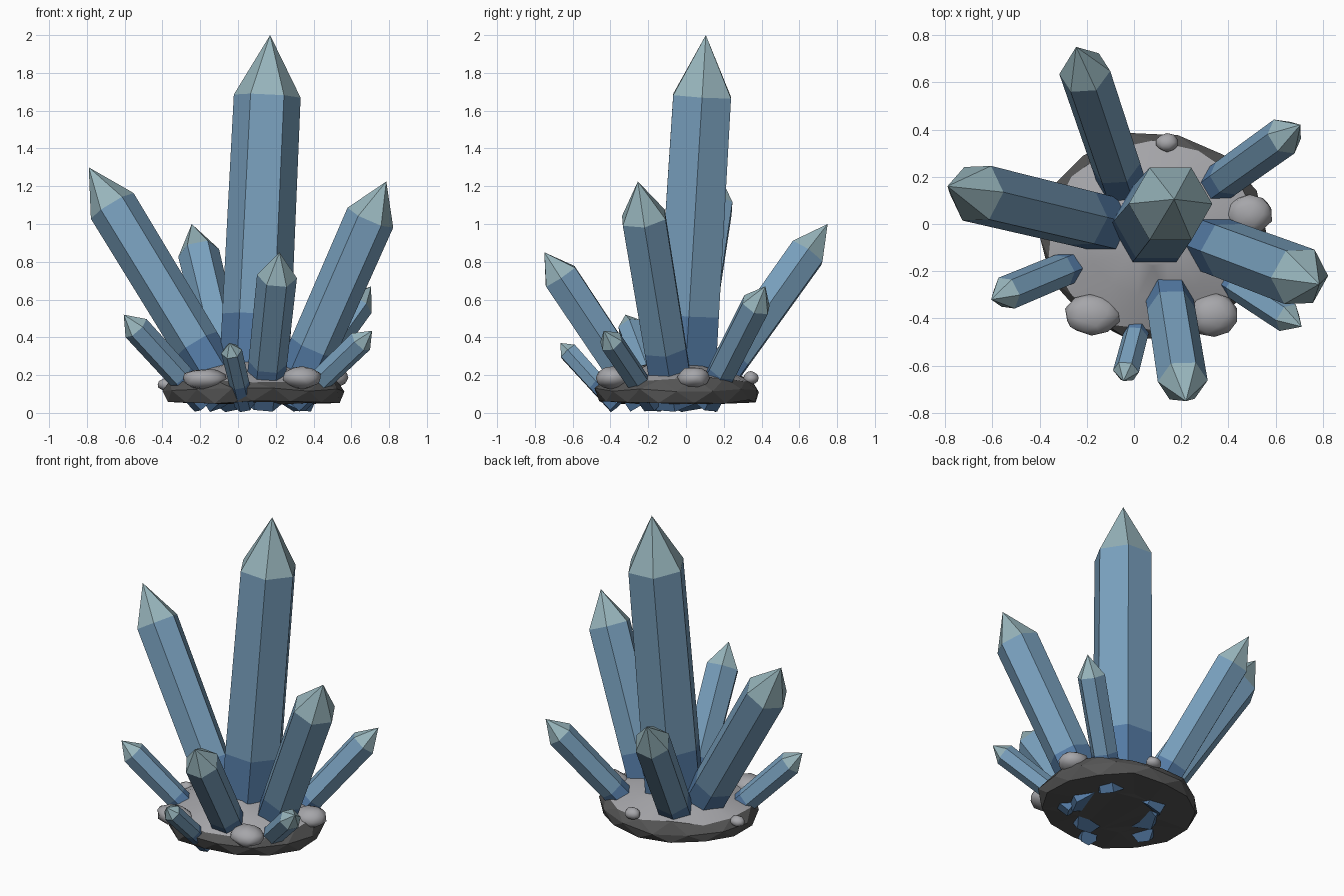
import bpy, bmesh, math, random
from mathutils import Vector

if "Cube" in bpy.data.objects:
    bpy.data.objects.remove(bpy.data.objects["Cube"])

random.seed(4)


def material(name, color):
    m = bpy.data.materials.new(name)
    m.diffuse_color = (*color, 1)
    m.use_nodes = True
    m.node_tree.nodes["Principled BSDF"].inputs["Base Color"].default_value = m.diffuse_color
    return m


CRYSTAL = [material("crystal_root", (0.09, 0.2, 0.38)),
           material("crystal_body", (0.19, 0.35, 0.51)),
           material("crystal_tip", (0.31, 0.46, 0.5))]
ROCK = [material("rock_dark", (0.09, 0.09, 0.09)),
        material("rock_light", (0.38, 0.38, 0.4))]


def finish(bm, name, mats):
    bmesh.ops.recalc_face_normals(bm, faces=bm.faces[:])
    me = bpy.data.meshes.new(name)
    bm.to_mesh(me)
    bm.free()
    for m in mats:
        me.materials.append(m)
    ob = bpy.data.objects.new(name, me)
    bpy.context.collection.objects.link(ob)
    return ob


def bridge(bm, a, b, mat):
    n = len(a)
    for i in range(n):
        j = (i + 1) % n
        bm.faces.new((a[i], a[j], b[j], b[i])).material_index = mat


def crystal(name, root, tip, r, taper, sink=True):
    """Six-sided prism from root to tip with a pyramid point."""
    root, tip = Vector(root), Vector(tip)
    axis = tip - root
    d = axis.normalized()
    shoulder = root + axis * 0.83
    band = root + axis * 0.22
    if sink:  # lowest corner of the root reaches the ground
        tilt = math.sqrt(1 - d.z ** 2)
        root = root + d * ((0.003 + r * taper * tilt - root.z) / d.z)
    q = Vector((0, 0, 1)).rotation_difference(d)
    bm = bmesh.new()

    def ring(c, rad):
        return [bm.verts.new(c + q @ Vector((rad * math.cos(k * math.pi / 3),
                                             rad * math.sin(k * math.pi / 3), 0)))
                for k in range(6)]
    rings = [ring(root, r * taper),
             ring(band, r * (taper + (1 - taper) * 0.26)),
             ring(shoulder, r)]
    bm.faces.new(rings[0])
    bridge(bm, rings[0], rings[1], 0)
    bridge(bm, rings[1], rings[2], 1)
    top = bm.verts.new(tip)
    for i in range(6):
        bm.faces.new((rings[2][i], rings[2][(i + 1) % 6], top)).material_index = 2
    finish(bm, name, CRYSTAL)


# crystals: name, root, tip, radius, taper
crystal("main_crystal", (0.08, -0.01, 0.1), (0.17, 0.105, 2.0), 0.177, 1.05, False)
for c in [
    ("left_crystal", (-0.06, -0.015, 0.1), (-0.79, 0.16, 1.30), 0.132),
    ("right_crystal", (0.29, -0.07, 0.1), (0.785, -0.255, 1.225), 0.132),
    ("back_crystal", (-0.03, 0.11, 0.1), (-0.245, 0.75, 1.0), 0.11),
    ("front_crystal", (0.14, -0.25, 0.1), (0.22, -0.75, 0.85), 0.106),
    ("back_right_crystal", (0.30, 0.13, 0.1), (0.705, 0.42, 0.67), 0.084),
    ("front_left_crystal", (-0.22, -0.16, 0.1), (-0.605, -0.32, 0.52), 0.074),
    ("front_right_crystal", (0.36, -0.21, 0.1), (0.71, -0.435, 0.435), 0.066),
    ("small_front_crystal", (0.02, -0.42, 0.1), (-0.045, -0.665, 0.37), 0.056),
]:
    crystal(*c, 0.95)

# rock base: faceted dark rim and underside, light smooth top
N = 14
bm = bmesh.new()
rings = []
for scale, z, jit in [(0.5, 0.05, 0.01), (0.95, 0.06, 0.02), (1.0, 0.12, 0.02),
                      (0.92, 0.175, 0.025), (0.6, 0.225, 0.02), (0.28, 0.265, 0.01)]:
    ring = []
    for i in range(N):
        a = 2 * math.pi * (i + 0.5 * (len(rings) % 2)) / N
        s = scale + random.uniform(-jit, jit)
        ring.append(bm.verts.new((0.08 + 0.485 * s * math.cos(a),
                                  -0.05 + 0.44 * s * math.sin(a),
                                  z + random.uniform(-jit, jit) * 0.6)))
    rings.append(ring)
for k in range(5):
    bridge(bm, rings[k], rings[k + 1], 0 if k < 3 else 1)
bm.faces.new(rings[0])
bm.faces.new(rings[-1]).material_index = 1
bmesh.ops.triangulate(bm, faces=bm.faces[:])
for f in bm.faces:
    f.smooth = f.material_index == 1
for e in bm.edges:  # crisp border round the smooth top
    e.smooth = len({f.material_index for f in e.link_faces}) == 1
finish(bm, "rock_base", ROCK)

# smooth lumpy pebbles
for i, (pos, size) in enumerate([
    ((-0.18, -0.385, 0.18), (0.12, 0.09, 0.055)),
    ((0.34, -0.385, 0.185), (0.11, 0.095, 0.06)),
    ((0.49, 0.04, 0.185), (0.1, 0.09, 0.06)),
    ((0.14, 0.345, 0.185), (0.05, 0.04, 0.035)),
    ((-0.38, 0.02, 0.15), (0.045, 0.04, 0.035)),
]):
    bm = bmesh.new()
    bmesh.ops.create_icosphere(bm, subdivisions=2, radius=1)
    for v in bm.verts:
        k = random.uniform(0.9, 1.06)
        v.co = Vector([p + s * c * k for p, s, c in zip(pos, size, v.co)])
    for f in bm.faces:
        f.smooth = True
    finish(bm, f"pebble_{i + 1}", ROCK[1:])
